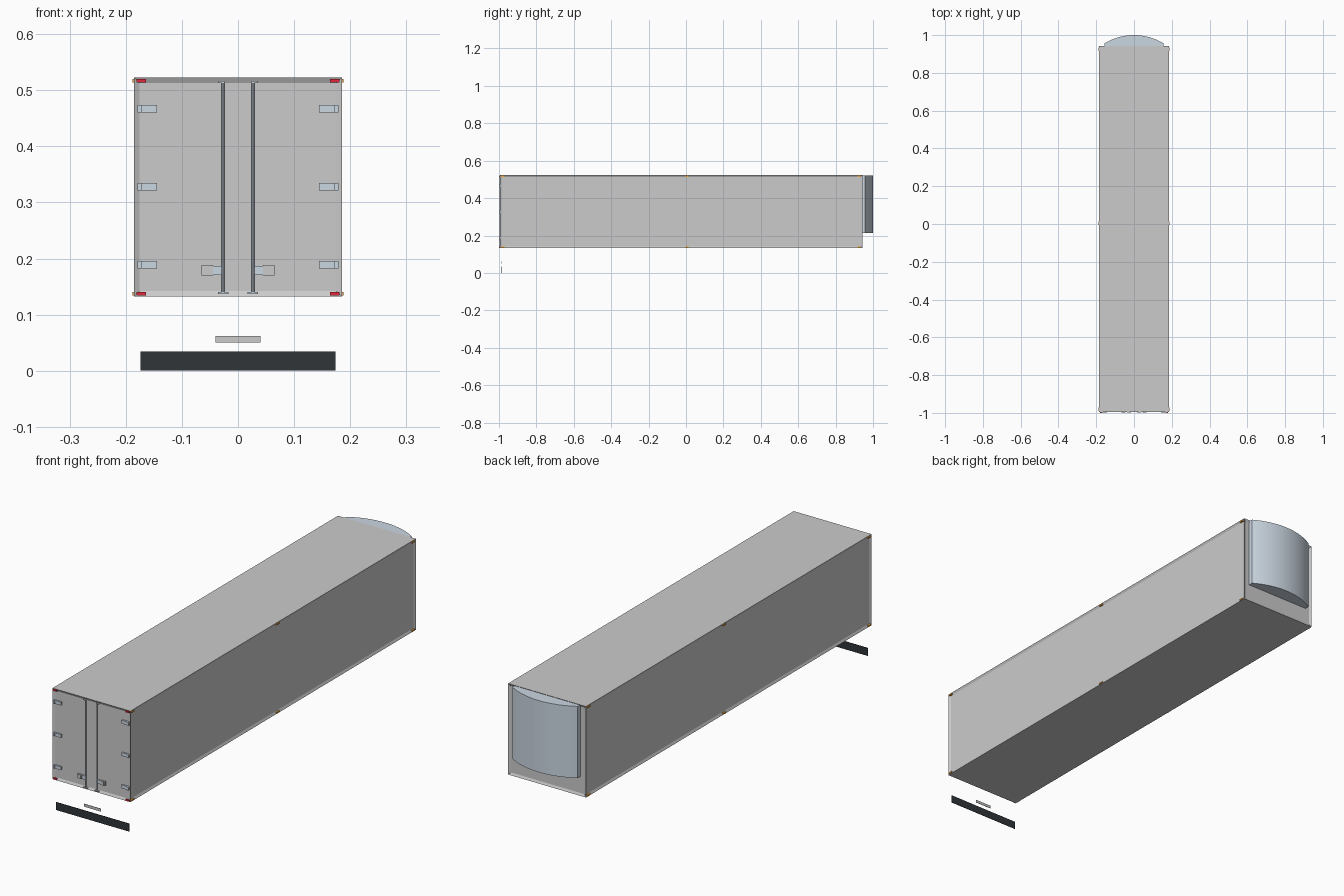
import bpy, bmesh, math

if "Cube" in bpy.data.objects:
    bpy.data.objects.remove(bpy.data.objects["Cube"])


def material(name, rgb):
    m = bpy.data.materials.new(name)
    m.diffuse_color = (*rgb, 1)
    m.use_nodes = True
    m.node_tree.nodes["Principled BSDF"].inputs["Base Color"].default_value = m.diffuse_color
    return m


STEEL = material("steel_blue", (0.60, 0.68, 0.76))
RED = material("red_lens", (0.75, 0.02, 0.04))
ORANGE = material("orange_lens", (0.9, 0.4, 0.05))
RUBBER = material("rubber", (0.03, 0.035, 0.04))


def finish(name, bm, mat=None):
    bmesh.ops.recalc_face_normals(bm, faces=bm.faces)
    me = bpy.data.meshes.new(name)
    bm.to_mesh(me)
    bm.free()
    ob = bpy.data.objects.new(name, me)
    bpy.context.collection.objects.link(ob)
    if mat:
        me.materials.append(mat)
    return ob


def box_bm(x0, x1, y0, y1, z0, z1):
    bm = bmesh.new()
    bmesh.ops.create_cube(bm, size=1)
    for v in bm.verts:
        v.co = ((x0 + x1) / 2 + v.co.x * (x1 - x0),
                (y0 + y1) / 2 + v.co.y * (y1 - y0),
                (z0 + z1) / 2 + v.co.z * (z1 - z0))
    return bm


def box(name, x0, x1, y0, y1, z0, z1, mat=None):
    return finish(name, box_bm(x0, x1, y0, y1, z0, z1), mat)


def pair(name, x0, x1, *rest):
    # same box on the right and mirrored on the left
    box(name + "_right", x0, x1, *rest)
    box(name + "_left", -x1, -x0, *rest)


X, YR, YF, ZB, ZT = 0.185, -0.995, 0.943, 0.132, 0.523

# cargo body: walls set back inside a frame of rails and posts
bm = box_bm(-X, X, YR, YF, ZB, ZT)
walls = [f for f in bm.faces if abs(f.normal.z) < 0.5]
bmesh.ops.inset_individual(bm, faces=walls, thickness=0.014, depth=-0.005)
finish("cargo_body", bm)

# bowed refrigeration unit on the front wall
W, Y0, Y1, SAG = 0.155, 0.930, 0.957, 0.043
R = (W * W + SAG * SAG) / (2 * SAG)
A = math.asin(W / R)
N = 24
profile = [(-W, Y0)]
for i in range(N + 1):
    a = -A + 2 * A * i / N
    profile.append((R * math.sin(a), Y1 + SAG - R + R * math.cos(a)))
profile.append((W, Y0))
bm = bmesh.new()
base = bm.faces.new([bm.verts.new((x, y, 0.213)) for x, y in profile])
ext = bmesh.ops.extrude_face_region(bm, geom=[base])
bmesh.ops.translate(bm, vec=(0, 0, 0.308),
                    verts=[g for g in ext["geom"] if isinstance(g, bmesh.types.BMVert)])
if not base.is_valid or len([f for f in bm.faces if len(f.verts) > 4]) < 2:
    bm.faces.new([v for v in bm.verts if v.co.z < 0.3])
unit = finish("refrigeration_unit", bm, STEEL)
bpy.context.view_layer.objects.active = unit
unit.select_set(True)
bpy.ops.object.shade_smooth_by_angle(angle=math.radians(25))
unit.select_set(False)

# door hinges: strap and knuckle
for i, z in enumerate((0.189, 0.328, 0.467)):
    pair(f"hinge_strap_{i}", 0.144, 0.174, -0.997, -0.988, z - 0.007, z + 0.007, STEEL)
    pair(f"hinge_knuckle_{i}", 0.172, 0.179, -1.0, -0.990, z - 0.007, z + 0.007, STEEL)

# door lock rods, end keepers and handles
for s, side in ((1, "right"), (-1, "left")):
    bm = bmesh.new()
    bmesh.ops.create_cone(bm, cap_ends=True, segments=10, radius1=0.0028,
                          radius2=0.0028, depth=0.376)
    bmesh.ops.translate(bm, verts=bm.verts, vec=(s * 0.027, -0.9955, 0.326))
    finish("lock_rod_" + side, bm, STEEL)
pair("rod_keeper_top", 0.024, 0.036, -0.999, -0.988, 0.513, 0.516, STEEL)
pair("rod_keeper_bottom", 0.017, 0.036, -0.999, -0.988, 0.137, 0.140, STEEL)
pair("handle_bar", 0.028, 0.056, -0.996, -0.988, 0.171, 0.187, STEEL)
pair("handle_plate", 0.045, 0.065, -0.997, -0.988, 0.170, 0.188)
pair("handle_latch", 0.048, 0.061, -0.999, -0.990, 0.172, 0.186)

# rear red lamps and side orange markers
for tag, z in (("top", 0.517), ("bottom", 0.137)):
    pair("tail_lamp_" + tag, 0.164, 0.181, -0.998, -0.99, z - 0.003, z + 0.003, RED)
    for i, y in enumerate((-0.98, 0.005, 0.925)):
        pair(f"marker_{tag}_{i}", 0.180, 0.188, y - 0.009, y + 0.009,
             z - 0.003, z + 0.003, ORANGE)

# plate and mud flap under the rear
box("rear_plate", -0.04, 0.04, -0.988, -0.986, 0.050, 0.062)
box("mud_flap", -0.174, 0.174, -0.988, -0.986, 0.0, 0.034, RUBBER)
